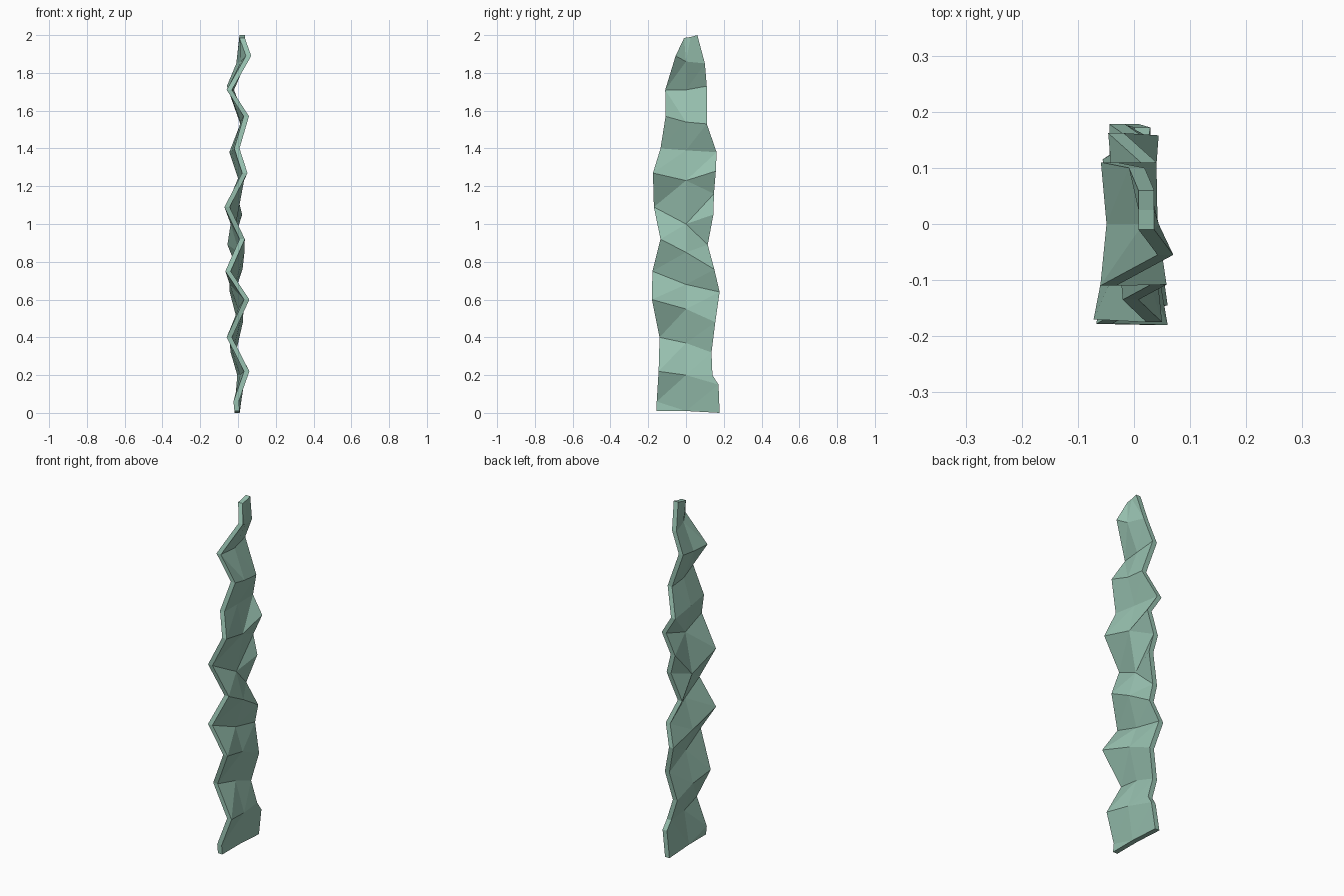
import bpy, bmesh

if "Cube" in bpy.data.objects:
    bpy.data.objects.remove(bpy.data.objects["Cube"])

HALF = 0.014  # half thickness of the leaf

# Strands running up the leaf: (x, y, z)
front_edge = [(-.005, -.155, .01), (-.01, -.155, .06), (.046, -.145, .22), (-.046, -.14, .40),
              (.046, -.18, .60), (-.053, -.178, .75), (.022, -.135, .92),
              (-.058, -.17, 1.09), (.036, -.175, 1.27), (-.006, -.135, 1.40),
              (.044, -.108, 1.57), (-.046, -.11, 1.71), (.056, -.055, 1.89),
              (.022, -.01, 1.985)]
middle = [(-.005, 0, .01), (.025, 0, .20), (-.03, 0, .37), (.015, 0, .55), (-.03, 0, .68),
          (.02, 0, .85), (-.025, 0, 1.0), (.018, 0, 1.23), (-.018, 0, 1.39),
          (.028, 0, 1.54), (-.035, 0, 1.71), (.03, 0, 1.86), (.022, .025, 1.99)]
back_edge = [(-.005, .178, 0), (.015, .172, .15), (.01, .14, .20), (-.025, .135, .32),
             (.012, .155, .48), (-.03, .178, .64), (.01, .15, .76),
             (-.042, .115, .89), (.008, .145, 1.05), (-.02, .148, 1.16),
             (.03, .158, 1.28), (-.032, .162, 1.38), (.026, .11, 1.53),
             (-.045, .11, 1.73), (.005, .10, 1.85), (.022, .06, 2.0)]

bm = bmesh.new()


def strand(points, side):
    return [bm.verts.new((x + side * HALF, y, z)) for x, y, z in points]


def stitch(a, b):
    """Join two strands with triangles, always advancing the lower one."""
    i = j = 0
    while i < len(a) - 1 or j < len(b) - 1:
        step_a = j == len(b) - 1 or (i < len(a) - 1 and a[i + 1].co.z <= b[j + 1].co.z)
        if step_a:
            bm.faces.new((a[i], b[j], a[i + 1]))
            i += 1
        else:
            bm.faces.new((a[i], b[j], b[j + 1]))
            j += 1


# Closed ring of strands: one broad side, then the other
ring = [strand(p, 1) for p in (front_edge, middle, back_edge)]
ring += [strand(p, -1) for p in (back_edge, middle, front_edge)]
for k in range(6):
    stitch(ring[k], ring[(k + 1) % 6])

# End caps
for end in (0, -1):
    v = [s[end] for s in ring]
    bm.faces.new((v[0], v[1], v[4], v[5]))
    bm.faces.new((v[1], v[2], v[3], v[4]))
bmesh.ops.recalc_face_normals(bm, faces=bm.faces)

mesh = bpy.data.meshes.new("wavy_leaf")
bm.to_mesh(mesh)
bm.free()
leaf = bpy.data.objects.new("wavy_leaf", mesh)
bpy.context.collection.objects.link(leaf)

# Pale sea green
green = bpy.data.materials.new("pale_sea_green")
green.diffuse_color = (0.31, 0.53, 0.43, 1)
green.use_nodes = True
green.node_tree.nodes["Principled BSDF"].inputs["Base Color"].default_value = green.diffuse_color
mesh.materials.append(green)
